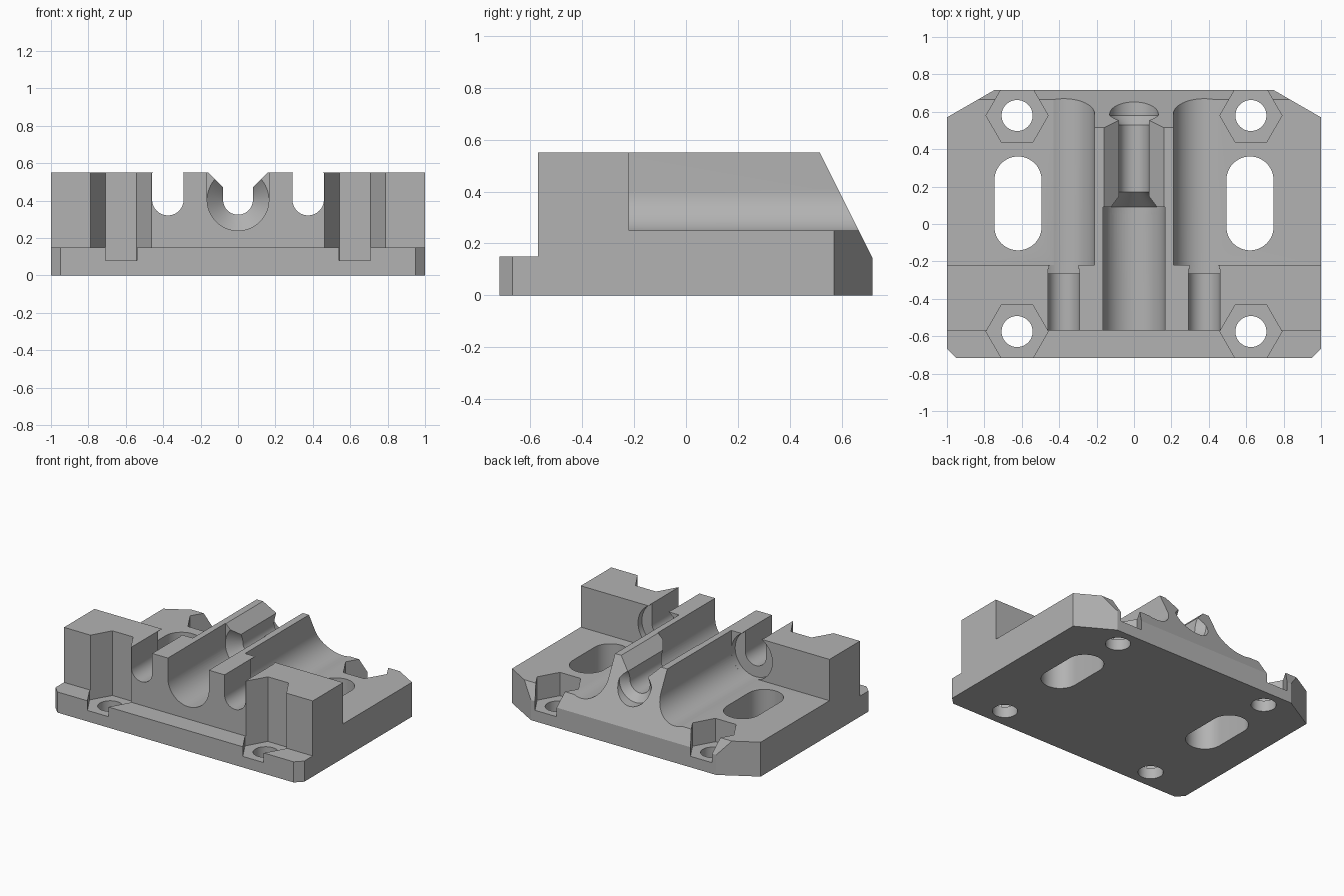
import bpy, bmesh, math
from mathutils import Vector

if "Cube" in bpy.data.objects:
    bpy.data.objects.remove(bpy.data.objects["Cube"])

PLACE = {'x': lambda a, b, t: (t, a, b),
         'y': lambda a, b, t: (a, t, b),
         'z': lambda a, b, t: (a, b, t)}


def finish(name, bm):
    bmesh.ops.recalc_face_normals(bm, faces=bm.faces)
    me = bpy.data.meshes.new(name)
    bm.to_mesh(me)
    bm.free()
    ob = bpy.data.objects.new(name, me)
    bpy.context.collection.objects.link(ob)
    return ob


def prism(name, profile, axis, start, end):
    """Extrude a closed outline along an axis."""
    bm = bmesh.new()
    rings = [[bm.verts.new(PLACE[axis](a, b, t)) for a, b in profile] for t in (start, end)]
    n = len(profile)
    bm.faces.new(rings[0])
    bm.faces.new(rings[1])
    for i in range(n):
        j = (i + 1) % n
        bm.faces.new((rings[0][i], rings[0][j], rings[1][j], rings[1][i]))
    return finish(name, bm)


def lathe_y(name, stations, cz, n=64):
    """Round solid along y from (y, radius) stations."""
    bm = bmesh.new()
    rings = [[bm.verts.new((x, y, z)) for x, z in arc(0, cz, r, 0, 360, n)[:-1]] for y, r in stations]
    bm.faces.new(rings[0])
    bm.faces.new(rings[-1])
    for p, q in zip(rings, rings[1:]):
        for i in range(n):
            j = (i + 1) % n
            bm.faces.new((p[i], p[j], q[j], q[i]))
    return finish(name, bm)


def arc(cx, cy, r, a0, a1, n):
    return [(cx + r * math.cos(math.radians(a0 + (a1 - a0) * i / n)),
             cy + r * math.sin(math.radians(a0 + (a1 - a0) * i / n))) for i in range(n + 1)]


def u_shape(cx, r):
    """Round-bottomed groove open at the top."""
    return [(cx - r, 0.8)] + arc(cx, AXIS, r, 180, 360, 32) + [(cx + r, 0.8)]


AXIS = 0.405      # height of all bores
BIG, SMALL = 0.165, 0.084
FLOOR = 0.25      # height of the side floors

# Block: side profile trimmed to the plan outline
block = prism("mount_block", [(-1, -.25), (-1, .15), (-.57, .15), (-.57, .55), (.515, .55), (.915, -.25)],
              'x', -1.2, 1.2)
outline = prism("plan_outline", [(-1, -.667), (-.95, -.717), (.95, -.717), (1, -.667), (1, .57),
                                 (.745, .717), (-.745, .717), (-1, .57)], 'z', 0, 1)
cutters = []

# Central bore: open front groove, funnel, narrow bore with flared mouth, chamfered slot
cutters.append(prism("front_groove", u_shape(0, BIG), 'y', -.9, .09))
cutters.append(lathe_y("funnel_bore", [(.05, BIG), (.09, BIG), (.17, .08), (.53, .08), (.58, .13), (.9, .13)], AXIS))
cutters.append(prism("top_slot", [(-.08, AXIS), (.08, AXIS), (.08, .47), (.26, .65), (-.26, .65), (-.08, .47)],
                     'y', .05, .9))

for s in (-1, 1):
    cx = s * .375
    # Side channel: round inner wall running out to the flat side floor
    dip = math.degrees(math.asin((AXIS - FLOOR) / BIG))
    wall = arc(.375, AXIS, BIG, 180, 360 - dip, 40)
    channel = [(.21, .8)] + wall + [(1.2, FLOOR), (1.2, .8)]
    cutters.append(prism("side_channel", [(s * x, z) for x, z in channel], 'y', -.22, 1))
    # Round seat sunk into the front wall, and the slot leading to it
    cutters.append(prism("round_seat", arc(cx, AXIS, BIG, 0, 360, 64)[:-1], 'y', -.265, -.2))
    cutters.append(prism("rod_slot", u_shape(cx, SMALL), 'y', -.9, -.24))
    # Nut pockets with bolt holes
    for y in (-.575, .58):
        cutters.append(prism("nut_pocket", arc(s * .625, y, .166, 0, 360, 6)[:-1], 'z', .08, .9))
        cutters.append(prism("bolt_hole", arc(s * .625, y, .083, 0, 360, 48)[:-1], 'z', -.3, .3))
    # Long slot through the floor
    cutters.append(prism("floor_slot", arc(s * .62, .235, .126, 0, 180, 24) + arc(s * .62, -.015, .126, 180, 360, 24),
                         'z', -.3, .9))

# Apply all cuts
for ob, op in [(outline, 'INTERSECT')] + [(c, 'DIFFERENCE') for c in cutters]:
    m = block.modifiers.new(ob.name, 'BOOLEAN')
    m.operation, m.object, m.solver = op, ob, 'EXACT'
    ob.hide_render = True
bpy.context.view_layer.update()
cut = bpy.data.meshes.new_from_object(block.evaluated_get(bpy.context.evaluated_depsgraph_get()))
block.modifiers.clear()
block.data = cut
for ob in [outline] + cutters:
    bpy.data.objects.remove(ob)

# Plain grey finish, smooth bores, sharp edges
grey = bpy.data.materials.new("grey")
grey.diffuse_color = (.45, .45, .45, 1)
grey.use_nodes = True
grey.node_tree.nodes["Principled BSDF"].inputs["Base Color"].default_value = grey.diffuse_color
cut.materials.clear()
cut.materials.append(grey)
for p in cut.polygons:
    p.material_index = 0
bpy.context.view_layer.objects.active = block
block.select_set(True)
bpy.ops.object.shade_smooth_by_angle(angle=math.radians(25))
